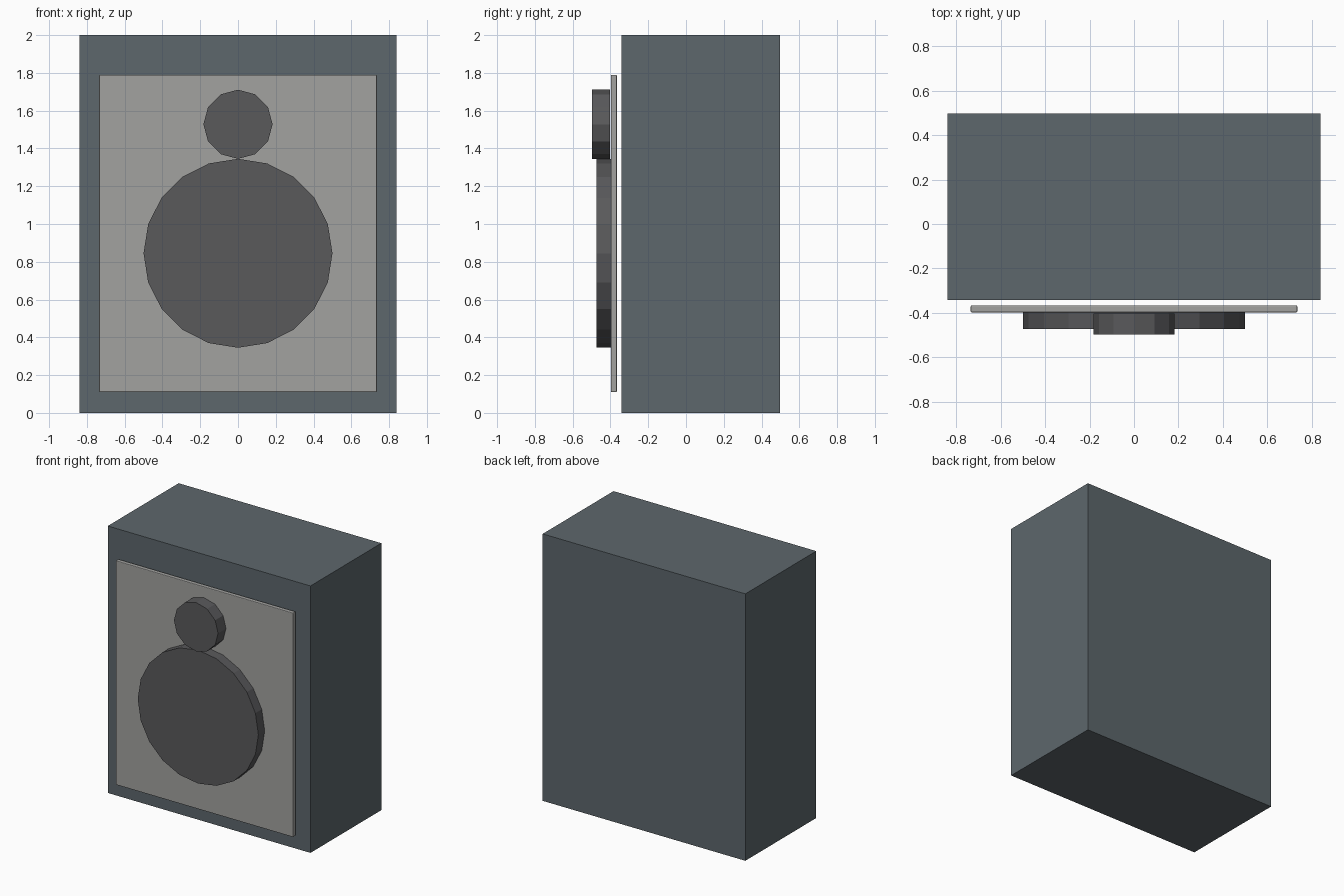
import bpy
from math import pi

if "Cube" in bpy.data.objects:
    bpy.data.objects.remove(bpy.data.objects["Cube"])


def material(name, color):
    mat = bpy.data.materials.new(name)
    mat.diffuse_color = (*color, 1)
    mat.use_nodes = True
    mat.node_tree.nodes["Principled BSDF"].inputs["Base Color"].default_value = mat.diffuse_color
    return mat


def box(name, x, y, z, mat):
    """Box from (min, max) ranges on each axis."""
    bpy.ops.mesh.primitive_cube_add(size=1, location=[sum(r) / 2 for r in (x, y, z)])
    ob = bpy.context.object
    ob.name = name
    ob.scale = [r[1] - r[0] for r in (x, y, z)]
    bpy.ops.object.transform_apply(location=False, rotation=False, scale=True)
    ob.data.materials.append(mat)
    return ob


def driver(name, sides, radius, y, z, mat):
    """Flat-faced disc facing the front, spanning the y range."""
    bpy.ops.mesh.primitive_cylinder_add(
        vertices=sides, radius=radius, depth=y[1] - y[0],
        location=(0, sum(y) / 2, z), rotation=(pi / 2, 0, 0))
    ob = bpy.context.object
    ob.name = name
    ob.data.materials.append(mat)
    return ob


slate = material("slate", (0.11, 0.135, 0.15))
grey = material("light_grey", (0.36, 0.36, 0.35))
dark = material("dark_grey", (0.10, 0.10, 0.105))

# Cabinet
box("cabinet", (-0.84, 0.84), (-0.342, 0.497), (0, 2), slate)

# Front panel, floating just ahead of the cabinet, with slightly softened edges
panel = box("front_panel", (-0.735, 0.735), (-0.398, -0.366), (0.11, 1.79), grey)
bevel = panel.modifiers.new("soft_edges", 'BEVEL')
bevel.width = 0.005
bevel.segments = 2

# Large and small speaker drivers
driver("woofer", 20, 0.5, (-0.473, -0.398), 0.845, dark)
driver("tweeter", 12, 0.183, (-0.497, -0.403), 1.528, dark)
